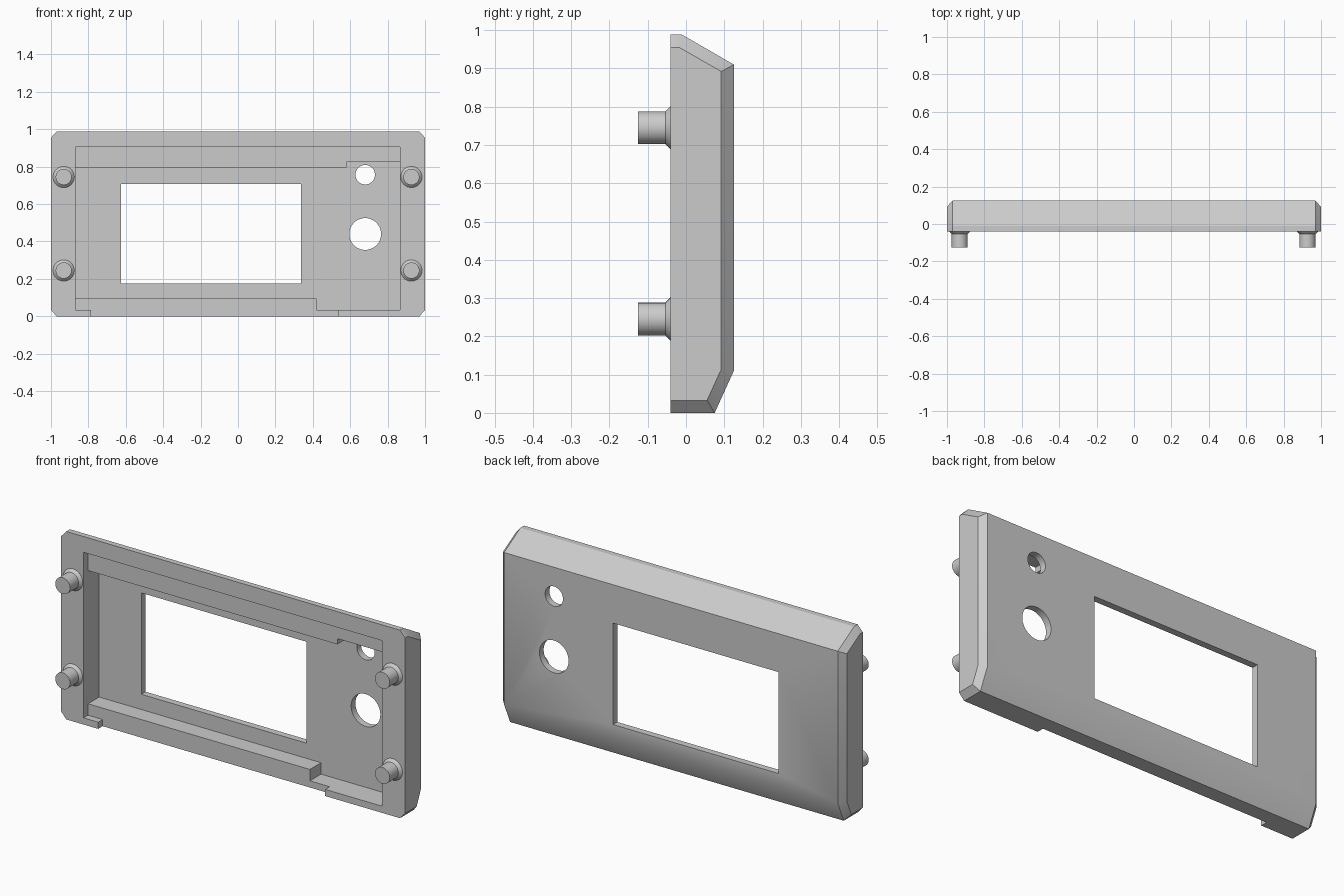
import bpy, bmesh, math

cube = bpy.data.objects.get("Cube")
if cube:
    bpy.data.objects.remove(cube, do_unlink=True)

# One plain grey plastic for everything
grey = bpy.data.materials.new("grey_plastic")
grey.use_nodes = True
colour = (0.6, 0.6, 0.6, 1)
grey.diffuse_color = colour
grey.node_tree.nodes["Principled BSDF"].inputs["Base Color"].default_value = colour


def loft(name, rings):
    """Skin closed rings of equal length and cap both ends."""
    bm = bmesh.new()
    loops = [[bm.verts.new(p) for p in ring] for ring in rings]
    n = len(loops[0])
    for a, b in zip(loops, loops[1:]):
        for i in range(n):
            j = (i + 1) % n
            bm.faces.new((a[i], a[j], b[j], b[i]))
    bm.faces.new(loops[0])
    bm.faces.new(loops[-1])
    bmesh.ops.recalc_face_normals(bm, faces=bm.faces)
    mesh = bpy.data.meshes.new(name)
    bm.to_mesh(mesh)
    bm.free()
    mesh.materials.append(grey)
    obj = bpy.data.objects.new(name, mesh)
    bpy.context.collection.objects.link(obj)
    return obj


def prism(name, outline, y0, y1):
    """Extrude an x-z outline along y."""
    return loft(name, [[(x, y, z) for x, z in outline] for y in (y0, y1)])


def circle(x, z, r, n=48):
    return [(x + r * math.cos(math.tau * i / n), z + r * math.sin(math.tau * i / n))
            for i in range(n)]


def rectangle(x0, x1, z0, z1):
    return [(x0, z0), (x1, z0), (x1, z1), (x0, z1)]


def smooth(obj):
    bpy.ops.object.select_all(action='DESELECT')
    obj.select_set(True)
    bpy.context.view_layer.objects.active = obj
    bpy.ops.object.shade_smooth_by_angle(angle=math.radians(25))


def cut(target, cutter):
    cutter.hide_render = True
    mod = target.modifiers.new("cut", 'BOOLEAN')
    mod.operation = 'DIFFERENCE'
    mod.solver = 'EXACT'
    mod.object = cutter
    bpy.context.view_layer.objects.active = target
    bpy.ops.object.modifier_apply(modifier=mod.name)
    bpy.data.objects.remove(cutter, do_unlink=True)


# Panel body: side profile (y, z), with a smaller copy at each end for the chamfer
FRONT = -0.04
full = [(FRONT, 0), (0.075, 0), (0.125, 0.11), (0.125, 0.91), (-0.01, 0.988), (FRONT, 0.988)]
small = [(FRONT, 0.033), (0.055, 0.033), (0.092, 0.114), (0.092, 0.892),
         (-0.018, 0.955), (FRONT, 0.955)]
panel = loft("panel", [[(x, y, z) for y, z in profile] for x, profile in
                       ((-1, small), (-0.97, full), (0.97, full), (1, small))])

# Shallow recess, open through the bottom rim
L, R, BOTTOM = -0.87, 0.865, 0.035
cut(panel, prism("recess_cutter", [
    (L, BOTTOM), (-0.785, BOTTOM), (-0.785, -0.1), (0.535, -0.1), (0.535, BOTTOM),
    (R, BOTTOM), (R, 0.905), (L, 0.905)], -0.2, -0.003))

# Deep pocket, leaving stepped ledges above and below
cut(panel, prism("pocket_cutter", [
    (L, 0.095), (0.42, 0.095), (0.42, BOTTOM), (R, BOTTOM),
    (R, 0.825), (0.58, 0.825), (0.58, 0.795), (L, 0.795)], -0.2, 0.0895))

# Window and round openings through the outer wall
for name, outline in (("window_cutter", rectangle(-0.625, 0.337, 0.175, 0.708)),
                      ("large_hole_cutter", circle(0.68, 0.44, 0.085)),
                      ("small_hole_cutter", circle(0.68, 0.757, 0.052))):
    cut(panel, prism(name, outline, -0.2, 0.3))
smooth(panel)

# Four mounting pegs with flared feet
for side, x in (("right", -0.932), ("left", 0.927)):
    for level, z in (("lower", 0.245), ("upper", 0.745)):
        peg = loft(f"{level}_{side}_peg", [
            [(px, y, pz) for px, pz in circle(x, z, r, 32)]
            for r, y in ((0.057, FRONT + 0.005), (0.057, FRONT), (0.043, -0.054),
                         (0.043, -0.125))])
        smooth(peg)
